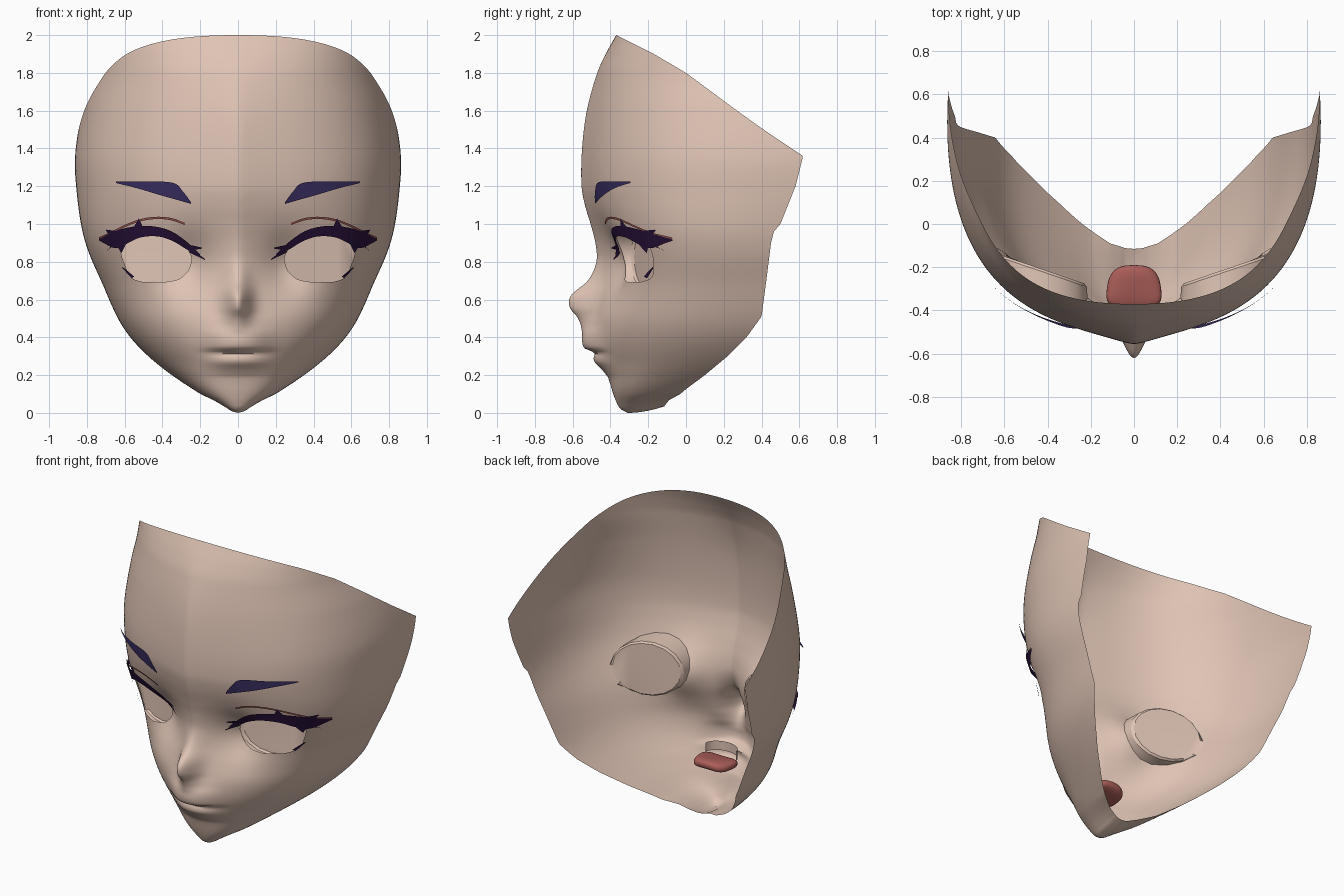
import bpy, bmesh, math

if "Cube" in bpy.data.objects:
    bpy.data.objects.remove(bpy.data.objects["Cube"])


def material(name, rgb):
    m = bpy.data.materials.new(name)
    m.diffuse_color = (*rgb, 1)
    m.use_nodes = True
    m.node_tree.nodes["Principled BSDF"].inputs["Base Color"].default_value = m.diffuse_color
    return m


SKIN = material("skin", (0.74, 0.55, 0.46))
LASH = material("lash purple", (0.022, 0.006, 0.045))
BROW = material("brow violet", (0.042, 0.027, 0.117))
CREASE = material("crease red", (0.36, 0.105, 0.09))
TONGUE = material("tongue red", (0.42, 0.115, 0.10))

# Face profiles, each keyed by height z
WIDTH = [(0, 0), (.006, .035), (.02, .06), (.05, .11), (.1, .198), (.2, .35), (.3, .475), (.4, .57),
         (.51, .64), (.7, .72), (.85, .78), (1, .82), (1.2, .85), (1.36, .857), (1.6, .825),
         (1.8, .785), (2, .78)]
BACK = [(0, -.115), (.1, -.03), (.2, .1), (.3, .23), (.4, .34), (.51, .43), (.7, .52), (1, .60),
        (1.36, .63), (2, .63)]
CUT = [(0, -.115), (.05, -.09), (.1, -.03), (.2, .1), (.3, .22), (.4, .32), (.51, .40), (.7, .425),
       (.9, .45), (.96, .465), (1, .5), (1.2, .58), (1.36, .62), (1.5, .41), (1.6, .27),
       (1.7, .135), (1.8, 0), (1.9, -.17), (1.95, -.27), (2, -.37)]
CENTRE = [(0, -.31), (.02, -.345), (.05, -.365), (.1, -.385), (.18, -.41), (.25, -.44), (.32, -.475),
          (.4, -.5), (.5, -.505), (.6, -.485), (.7, -.465), (.8, -.46), (.9, -.475), (1, -.505),
          (1.1, -.535), (1.2, -.553), (1.4, -.55), (1.6, -.525), (1.8, -.47), (1.9, -.425), (2, -.37)]
NOSE = [(.42, 0), (.46, .03), (.5, .06), (.55, .115), (.58, .13), (.61, .133), (.64, .115),
        (.7, .055), (.8, .015), (.9, .005), (1, 0)]
LIPS = [(.19, 0), (.23, .015), (.27, .035), (.3, .022), (.32, .01), (.338, .05), (.36, .057),
        (.42, .045), (.46, .02), (.52, 0)]
# Section curve handles
P1X = [(0, .9), (.12, .7), (.3, .4), (.6, .28), (.9, .25), (1.2, .25), (1.6, .25), (2, .38)]
P1Y = [(0, 0), (.3, .03), (.6, .08), (.85, .1), (1.2, .08), (1.6, .06), (2, 0)]
P2X = [(0, 1.12), (.1, 1.05), (.2, .97), (.5, 1.03), (.9, 1.14), (1.2, 1.1), (1.6, 1.07), (2, 1.03)]
P2Y = [(0, .3), (.2, .28), (.5, .14), (.9, .03), (1.2, .05), (2, .07)]


def curve(tab, x, smooth=True):
    """Hermite (or straight) interpolation through a table of (key, value)."""
    if x <= tab[0][0]:
        return tab[0][1]
    if x >= tab[-1][0]:
        return tab[-1][1]
    k = max(i for i in range(len(tab) - 1) if tab[i][0] <= x)

    def slope(i):
        a, b = tab[max(i - 1, 0)], tab[min(i + 1, len(tab) - 1)]
        return (b[1] - a[1]) / (b[0] - a[0])
    (x0, y0), (x1, y1) = tab[k], tab[k + 1]
    h = x1 - x0
    t = (x - x0) / h
    if not smooth:
        return y0 + (y1 - y0) * t
    return (y0 * (1 + 2 * t) * (1 - t) ** 2 + y1 * t * t * (3 - 2 * t)
            + h * slope(k) * t * (1 - t) ** 2 + h * slope(k + 1) * t * t * (t - 1))


def row(z):
    """Section data for one height."""
    return [z] + [curve(tab, z) for tab in (WIDTH, BACK, CENTRE, NOSE, LIPS, P1X, P1Y, P2X, P2Y)]


def section(r, t, detail=True):
    z, xe, ye, yc, nose, lips, ax, ay, bx, by = r
    a, b, c = 3 * t * (1 - t) ** 2, 3 * t * t * (1 - t), t ** 3
    x = xe * (a * ax + b * bx + c)
    y = yc + (ye - yc) * (a * ay * (1 - math.exp(-t / .1)) + b * by + c)
    if detail and t < .8:
        y -= nose * math.exp(-(x / .064) ** 2) + lips * math.exp(-(x / .155) ** 3)
        y += .065 * math.exp(-((x - .26) / .12) ** 2 - ((z - .79) / .15) ** 2)
    return x, y


def bisect(test):
    lo, hi = 0, 1
    for _ in range(25):
        m = (lo + hi) / 2
        lo, hi = (m, hi) if test(m) else (lo, m)
    return lo


def surf(x, z):
    """Depth of the face surface at (x, z)."""
    r = row(z)
    return section(r, bisect(lambda m: section(r, m, False)[0] < x))[1]


def finish(bm, name, mat, mirror=True, angle=60):
    me = bpy.data.meshes.new(name)
    bm.to_mesh(me)
    bm.free()
    me.materials.append(mat)
    ob = bpy.data.objects.new(name, me)
    bpy.context.collection.objects.link(ob)
    if mirror:
        ob.modifiers.new("mirror", 'MIRROR').merge_threshold = .0005
    bpy.ops.object.select_all(action='DESELECT')
    ob.select_set(True)
    bpy.context.view_layer.objects.active = ob
    bpy.ops.object.shade_smooth_by_angle(angle=math.radians(angle))
    return ob


# Eye opening as a polar outline
EX, EZ = .43, .83
OUTLINE = [(.62, .90), (.55, .945), (.45, .96), (.35, .93), (.27, .87), (.245, .82), (.265, .75),
           (.31, .71), (.37, .697), (.45, .695), (.52, .697), (.565, .715), (.60, .79)]
polar = sorted((math.atan2(z - EZ, x - EX), math.hypot(x - EX, z - EZ)) for x, z in OUTLINE)
polar = [(polar[-1][0] - math.tau, polar[-1][1])] + polar + [(polar[0][0] + math.tau, polar[0][1])]


def eye_radius(x, z):
    return curve(polar, math.atan2(z - EZ, x - EX), False)


def eye_dist(x, z):
    return math.hypot(x - EX, z - EZ)


# Face shell: half grid trimmed at the back edge, opened at the eye, mirrored
ROWS, COLS = 170, 70
bm = bmesh.new()
grid = []
for i in range(ROWS + 1):
    z = 1 - math.cos(math.pi * i / ROWS)
    r, cut = row(z), curve(CUT, z, False)
    tmax = bisect(lambda m: section(r, m, False)[1] < cut)
    line = []
    for j in range(COLS + 1):
        s = j / COLS
        x, y = section(r, s * tmax)
        line.append(bm.verts.new((x, y, z + .035 * s ** 4 * max(0, 1 - z / .1))))
    grid.append(line)
for i in range(ROWS):
    for j in range(COLS):
        bm.faces.new((grid[i][j], grid[i][j + 1], grid[i + 1][j + 1], grid[i + 1][j]))
hole = []
for f in bm.faces:
    c = f.calc_center_median()
    if c.y < .1 and eye_dist(c.x, c.z) < eye_radius(c.x, c.z):
        hole.append(f)
bmesh.ops.delete(bm, geom=hole, context='FACES')
rim = {v for e in bm.edges if e.is_boundary for v in e.verts if eye_dist(v.co.x, v.co.z) < .25}
for v in rim:
    x, z = v.co.x, v.co.z
    k = eye_radius(x, z) / eye_dist(x, z)
    x, z = EX + (x - EX) * k, EZ + (z - EZ) * k
    v.co = (x, surf(x, z), z)
bmesh.ops.remove_doubles(bm, verts=bm.verts, dist=1e-5)
finish(bm, "face_shell", SKIN)

# Eye socket: shallow oval dish closed against the back of the face
bm = bmesh.new()
N = 18
rings = []
for size, depth in ((1, None), (.985, -.012), (.93, 0)):
    ring = []
    for k in range(N):
        a = math.tau * k / N
        x, z = EX + .215 * size * math.cos(a), .825 + .18 * size * math.sin(a)
        y = surf(x, z) + .006
        if depth is not None:
            y = max(y, -.285 + .34 * (x - .2) + depth)
        ring.append(bm.verts.new((x, y, z)))
    rings.append(ring)
for outer, inner in zip(rings, rings[1:]):
    for k in range(N):
        n = (k + 1) % N
        bm.faces.new((inner[k], outer[k], outer[n], inner[n]))
bm.faces.new(rings[-1])
finish(bm, "eye_socket", SKIN, angle=30)


def plate(name, mat, pieces, off0, off1):
    """Thin patches lying on the face, each between an upper and a lower edge."""
    bm = bmesh.new()
    for upper, lower in pieces:
        n = 24 if len(upper) > 2 else 4
        rails = []
        for pts in (lower, upper):
            tx = [(i / (len(pts) - 1), p[0]) for i, p in enumerate(pts)]
            tz = [(i / (len(pts) - 1), p[1]) for i, p in enumerate(pts)]
            rail = []
            for k in range(n + 1):
                x, z = curve(tx, k / n), curve(tz, k / n)
                off = off0 + (off1 - off0) * max(0, (x - .2) / .5) ** 2
                rail.append(bm.verts.new((x, surf(x, z) - off, z)))
            rails.append(rail)
        lo, up = rails
        for k in range(n):
            bm.faces.new((lo[k], lo[k + 1], up[k + 1], up[k]))
    finish(bm, name, mat)


# Eyelashes: main band plus pointed tufts
plate("eyelashes", LASH, [
    ([(.2, .84), (.27, .905), (.35, .96), (.43, .985), (.52, .99), (.61, .975), (.67, .955), (.735, .92)],
     [(.2, .83), (.27, .865), (.35, .912), (.43, .935), (.52, .928), (.59, .895), (.65, .872), (.735, .912)]),
    ([(.50, .975), (.525, 1.03)], [(.56, .97), (.527, 1.025)]),
    ([(.62, .96), (.70, .97)], [(.67, .93), (.70, .965)]),
    ([(.58, .92), (.615, .85)], [(.65, .90), (.617, .845)]),
    ([(.63, .90), (.69, .865)], [(.67, .89), (.69, .86)]),
    ([(.19, .875), (.26, .89)], [(.19, .87), (.25, .86)]),
    ([(.175, .815), (.25, .87)], [(.175, .81), (.26, .85)]),
    ([(.55, .722), (.61, .772)], [(.562, .712), (.613, .768)]),
], .012, .03)

# Eyelid crease: hairline above the lash
TOP = [(.28, 1.007), (.36, 1.033), (.44, 1.038), (.52, 1.025), (.60, .995), (.68, .955), (.735, .93)]
plate("eyelid_crease", CREASE, [(TOP, [(x, z - .012) for x, z in TOP])], .008, .025)

# Eyebrow
plate("eyebrow", BROW, [
    ([(.25, 1.117), (.29, 1.17), (.345, 1.218), (.5, 1.225), (.645, 1.224)],
     [(.25, 1.107), (.33, 1.13), (.42, 1.155), (.53, 1.188), (.645, 1.217)])], .012, .05)

# Tongue: squarish flattened pad with a raised back
bm = bmesh.new()
bmesh.ops.create_uvsphere(bm, u_segments=32, v_segments=16, radius=1)
for v in bm.verts:
    x, y, z = (math.copysign(abs(c) ** .7, c) for c in v.co)
    v.co = (x * (.125 - .015 * y), -.295 + .105 * y, .295 + .035 * z + .02 * y * (1 - x * x))
finish(bm, "tongue", TONGUE, mirror=False)

# Gum strip: curved band behind the lips
bm = bmesh.new()
pairs = []
for k in range(13):
    a = math.pi * k / 12
    x, y = -.11 * math.cos(a), -.36 - .08 * math.sin(a)
    pairs.append([bm.verts.new((x, y, z)) for z in (.31, .37)])
for p, q in zip(pairs, pairs[1:]):
    bm.faces.new((p[0], q[0], q[1], p[1]))
finish(bm, "gum_strip", SKIN, mirror=False)
